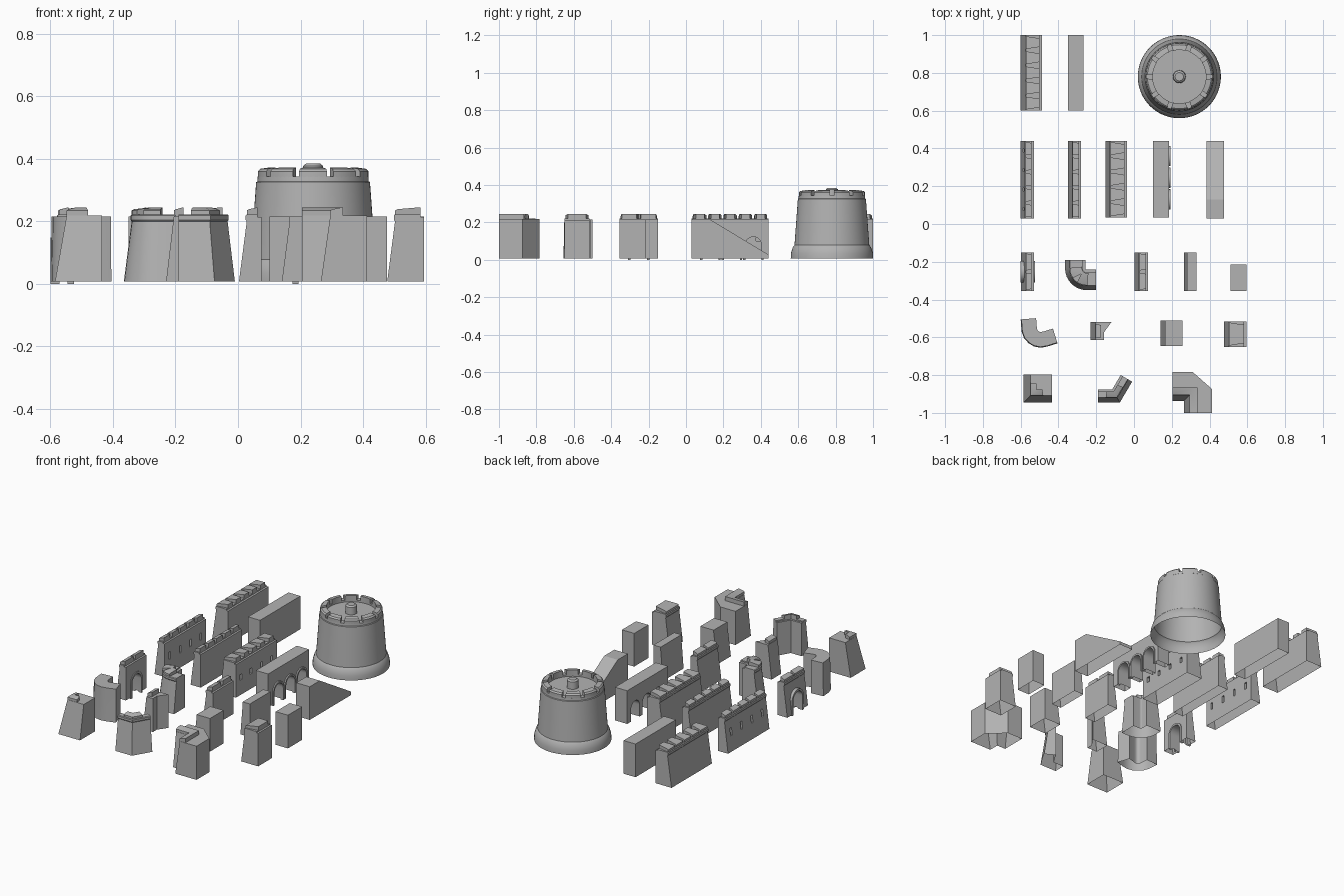
import bpy, bmesh, math
from mathutils import Vector

cube = bpy.data.objects.get("Cube")
if cube:
    bpy.data.objects.remove(cube)

GROUND, LEDGE, FLOOR, TOP = 0.007, 0.2, 0.222, 0.245

stone = bpy.data.materials.new("grey stone")
stone.use_nodes = True
stone.diffuse_color = (0.45, 0.45, 0.45, 1)
bsdf = stone.node_tree.nodes["Principled BSDF"]
bsdf.inputs["Base Color"].default_value = stone.diffuse_color
bsdf.inputs["Roughness"].default_value = 0.9


def loft(name, rings, caps=True, wrap=False):
    """Bridge equal rings of points into one solid."""
    bm = bmesh.new()
    rows = [[bm.verts.new(p) for p in ring] for ring in rings]
    n = len(rows[0])
    pairs = list(zip(rows, rows[1:])) + ([(rows[-1], rows[0])] if wrap else [])
    for a, b in pairs:
        for i in range(n):
            j = (i + 1) % n
            bm.faces.new((a[i], a[j], b[j], b[i]))
    if caps:
        bm.faces.new(rows[0])
        bm.faces.new(rows[-1])
    bmesh.ops.recalc_face_normals(bm, faces=bm.faces)
    mesh = bpy.data.meshes.new(name)
    bm.to_mesh(mesh)
    bm.free()
    mesh.materials.append(stone)
    obj = bpy.data.objects.new(name, mesh)
    bpy.context.collection.objects.link(obj)
    return obj


def sweep(name, path, profile, skew=0):
    """Carry an (inward offset, height) profile along a plan path with mitred bends."""
    pts = [Vector(p) for p in path]
    dirs = [(b - a).normalized() for a, b in zip(pts, pts[1:])]
    rings = []
    for i, p in enumerate(pts):
        d0, d1 = dirs[max(i - 1, 0)], dirs[min(i, len(dirs) - 1)]
        n0, n1 = Vector((-d0.y, d0.x)), Vector((-d1.y, d1.x))
        miter = (n0 + n1) / (1 + n0.dot(n1))
        slide = (d1 if i == 0 else -d0) * skew if i in (0, len(pts) - 1) else Vector((0, 0))
        rings.append([(*(p + miter * u + slide * (u - profile[0][0])), z) for u, z in profile])
    return loft(name, rings)


def prism(name, base, top, height):
    return loft(name, [[(x, y, GROUND) for x, y in base], [(x, y, height) for x, y in top]])


def wall_profile(w, batter, walk):
    return [(0, GROUND), (batter, LEDGE), (batter - 0.004, LEDGE + 0.005), (batter - 0.004, FLOOR - 0.004),
            (batter, FLOOR), (w - walk, FLOOR), (w - walk, FLOOR - 0.008), (w, FLOOR - 0.008), (w, GROUND)]


def plain_profile(w, batter):
    return [(0, GROUND), (batter, LEDGE), (batter, 0.215), (w, 0.215), (w, GROUND)]


def merlon_profile(u0, u1):
    return [(u0, FLOOR - 0.003), (u0, TOP - 0.01), (u0 + 0.008, TOP - 0.006), (u1, TOP), (u1, FLOOR - 0.003)]


def straight(name, x, y0, y1, w, batter=0.025, walk=0.012, merlons=0):
    """Wall running along y, sloped on its -x side, with optional merlons."""
    if not merlons:
        return sweep(name, [(x, y1), (x, y0)], plain_profile(w, batter))
    body = sweep(name, [(x, y1), (x, y0)], wall_profile(w, batter, walk))
    step = (y1 - y0) / merlons
    for i in range(merlons):
        a, b = y0 + i * step + 0.006, y0 + (i + 1) * step - 0.006
        sweep(name + "_merlon", [(x, b), (x, a)], merlon_profile(batter, w - walk), 0.16)
    return body


def cut(target, cutter):
    mod = target.modifiers.new("opening", 'BOOLEAN')
    mod.operation, mod.solver, mod.object = 'DIFFERENCE', 'EXACT', cutter
    bpy.context.view_layer.objects.active = target
    bpy.ops.object.modifier_apply(modifier=mod.name)
    bpy.data.objects.remove(cutter)


def arch_line(cy, r, spring, foot, steps=12):
    arc = [(cy + r * math.cos(math.pi * i / steps), spring + r * math.sin(math.pi * i / steps))
           for i in range(steps + 1)]
    return [(cy + r, foot)] + arc + [(cy - r, foot)]


def extrude_x(name, outline, x0, x1):
    return loft(name, [[(x, y, z) for y, z in outline] for x in (x0, x1)])


def arch_trim(name, cy, r, t, spring, x0, x1):
    outline = arch_line(cy, r + t, spring, 0) + arch_line(cy, r, spring, 0)[::-1]
    extrude_x(name, outline, x0, x1)


def arch_opening(target, cy, r, spring):
    cut(target, extrude_x("cutter", arch_line(cy, r, spring, -0.05), -1, 1))


def slits(target, x0, x1, ys, half, z0, z1):
    for y in ys:
        box = [(y - half, z0), (y + half, z0), (y + half, z1), (y - half, z1)]
        cut(target, extrude_x("cutter", box, x0, x1))


# Back row: thick walls
straight("thick_wall", -0.6, 0.6, 1.0, 0.112, 0.028, 0.013, 5)
straight("plain_long_wall", -0.35, 0.6, 1.0, 0.083, 0)

# Second row: long walls
slit_wall = straight("slit_wall", -0.6, 0.03, 0.44, 0.07, merlons=5)
slits(slit_wall, -1, 1, [0.08 + 0.103 * i for i in range(4)], 0.008, 0.1, 0.145)
straight("thin_wall", -0.35, 0.03, 0.44, 0.07, merlons=5)
window_wall = straight("window_wall", -0.15, 0.035, 0.44, 0.112, merlons=5)
slits(window_wall, -0.06, 0, [0.085 + 0.1 * i for i in range(4)], 0.01, 0.1, 0.135)

# Arcade wall with three trimmed arches
arcade = straight("arcade_wall", 0.1, 0.035, 0.44, 0.085, 0)
for cy in (0.13, 0.245, 0.36):
    arch_opening(arcade, cy, 0.043, 0.08)
    arch_trim("arcade_trim", cy, 0.043, 0.011, 0.08, 0.175, 0.193)

# Ramp falling towards the back
sweep("ramp", [(0.383, 0.03), (0.477, 0.03)],
      [(0, GROUND), (0, 0.215), (0.1, 0.215), (0.41, 0.028), (0.41, GROUND)])

# Third row: gate, curved corner and short walls
gate = straight("gate_wall", -0.598, -0.355, -0.15, 0.068, merlons=2)
arch_opening(gate, -0.253, 0.045, 0.09)
arch_trim("gate_trim_outer", -0.253, 0.045, 0.013, 0.09, -0.6, -0.57)
arch_trim("gate_trim_inner", -0.253, 0.045, 0.013, 0.09, -0.545, -0.525)

arc = [(-0.25 - 0.115 * math.cos(math.pi * i / 16), -0.235 - 0.115 * math.sin(math.pi * i / 16))
       for i in range(9)]
sweep("curved_corner", [(-0.365, -0.19)] + arc + [(-0.2, -0.35)], wall_profile(0.108, 0.025, 0.015))
sweep("curved_corner_merlon", arc[:4], merlon_profile(0.025, 0.09))
sweep("curved_corner_merlon", arc[5:], merlon_profile(0.025, 0.09))

straight("short_wall", 0.003, -0.355, -0.15, 0.072, merlons=2)
straight("plain_short_wall", 0.265, -0.355, -0.15, 0.066, 0.016)
straight("plain_block", 0.51, -0.355, -0.215, 0.085, 0)

# Fourth row: curved plain corner, half corner, stub walls
bend = [(-0.6, -0.505), (-0.595, -0.57), (-0.582, -0.605), (-0.557, -0.632), (-0.53, -0.648),
        (-0.495, -0.655), (-0.46, -0.649), (-0.405, -0.632)]
sweep("plain_curved_corner", bend, plain_profile(0.082, 0.004))

half = [(-0.12, -0.52), (-0.16, -0.575), (-0.16, -0.615)]
prism("half_corner", [(-0.23, -0.615), (-0.23, -0.52)] + half,
      [(-0.205, -0.615), (-0.205, -0.52)] + half, FLOOR - 0.005)
sweep("half_corner_merlon", [(-0.23, -0.53), (-0.23, -0.605)], merlon_profile(0.025, 0.055), 0.16)

straight("plain_stub_wall", 0.14, -0.645, -0.51, 0.117)
straight("stub_wall", 0.477, -0.65, -0.515, 0.118, merlons=1)

# Front row: square corner
prism("square_corner", [(-0.585, -0.945), (-0.435, -0.945), (-0.435, -0.797), (-0.585, -0.797)],
      [(-0.548, -0.908), (-0.435, -0.908), (-0.435, -0.797), (-0.548, -0.797)], FLOOR - 0.004)
sweep("square_corner_merlon", [(-0.585, -0.84), (-0.585, -0.945), (-0.48, -0.945)],
      merlon_profile(0.037, 0.068), 0.16)

# Front row: slanted bend
sweep("slanted_corner", [(-0.19, -0.945), (-0.075, -0.945), (-0.01, -0.835)], wall_profile(0.07, 0.027, 0.012))
sweep("slanted_corner_merlon", [(-0.15, -0.945), (-0.075, -0.945), (-0.035, -0.877)],
      merlon_profile(0.027, 0.058), 0.16)

# Front row: inward corner, sloped inside its notch
outer = [(0.205, -0.783), (0.31, -0.783), (0.412, -0.873), (0.412, -1.0)]
prism("inward_corner", outer + [(0.265, -1.0), (0.265, -0.936), (0.205, -0.936)],
      outer + [(0.295, -1.0), (0.295, -0.906), (0.205, -0.906)], FLOOR - 0.004)
sweep("inward_corner_merlon", [(0.205, -0.936), (0.265, -0.936), (0.265, -1.0)], merlon_profile(0.03, 0.07))

# Round tower: lathed shell, post and ring of merlons
CX, CY, SEG = 0.24, 0.78, 64


def circle(r, z):
    return [(CX + r * math.cos(math.tau * i / SEG), CY + r * math.sin(math.tau * i / SEG), z) for i in range(SEG)]


shell = [(0.22, GROUND), (0.219, 0.035), (0.209, 0.068), (0.2, 0.078), (0.182, 0.325), (0.178, 0.328),
         (0.177, 0.343), (0.143, 0.343), (0.143, 0.332), (0.034, 0.332), (0.032, 0.377), (0.022, 0.385)]
loft("round_tower", [circle(r, z) for r, z in shell])
for k in range(10):
    mid = math.tau * k / 10 + math.pi / 10 + math.pi / 10 - math.pi / 2
    span = [mid + math.radians(-14.5 + 29 * i / 6) for i in range(7)]
    sweep("tower_merlon", [(CX + 0.177 * math.cos(a), CY + 0.177 * math.sin(a)) for a in span],
          [(0, 0.34), (0, 0.36), (0.008, 0.368), (0.036, 0.372), (0.036, 0.34)], 0.12)

# Open the undersides and shade by angle
for obj in [o for o in bpy.context.scene.objects if o.type == 'MESH']:
    bm = bmesh.new()
    bm.from_mesh(obj.data)
    under = [f for f in bm.faces if f.normal.z < -0.9 and f.calc_center_median().z < GROUND + 0.002]
    bmesh.ops.delete(bm, geom=under, context='FACES')
    bm.to_mesh(obj.data)
    bm.free()
    bpy.ops.object.select_all(action='DESELECT')
    obj.select_set(True)
    bpy.context.view_layer.objects.active = obj
    bpy.ops.object.shade_smooth_by_angle(angle=math.radians(30))
